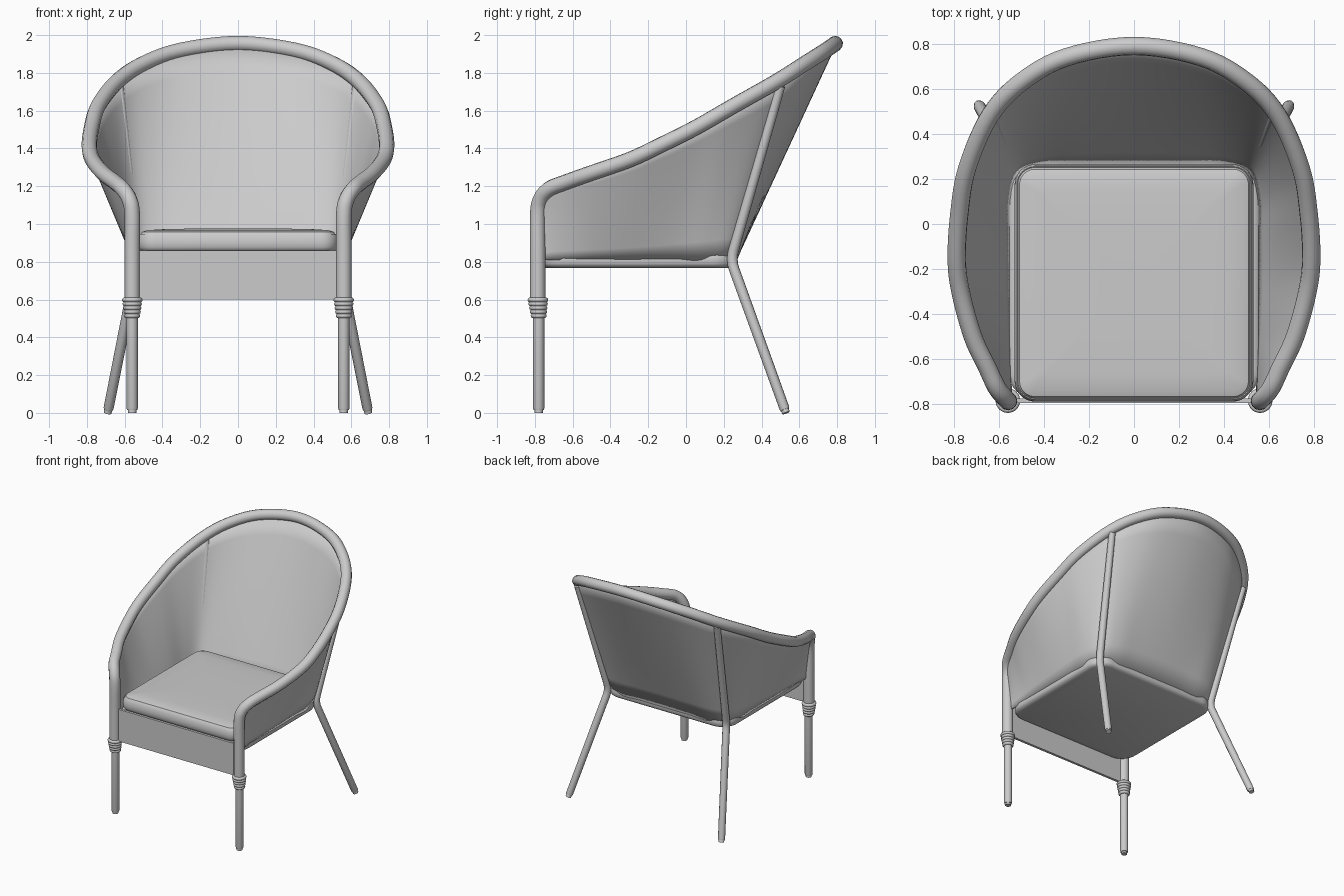
import bpy, bmesh, math
from mathutils import Vector

if "Cube" in bpy.data.objects:
    bpy.data.objects.remove(bpy.data.objects["Cube"])


def finish(ob, angle=40):
    bpy.ops.object.select_all(action='DESELECT')
    ob.select_set(True)
    bpy.context.view_layer.objects.active = ob
    if ob.type == 'CURVE':
        bpy.ops.object.convert(target='MESH')
    bpy.ops.object.shade_smooth_by_angle(angle=math.radians(angle))
    return bpy.context.object


def mesh_from(name, rows, wrap=False, caps=False):
    """Skin a list of equal-length point rows with quads."""
    bm = bmesh.new()
    grid = [[bm.verts.new(p) for p in row] for row in rows]
    n = len(rows[0])
    for a, b in zip(grid, grid[1:]):
        for i in range(n if wrap else n - 1):
            j = (i + 1) % n
            bm.faces.new((a[i], a[j], b[j], b[i]))
    if caps:
        bm.faces.new(grid[0])
        bm.faces.new(grid[-1])
    bmesh.ops.recalc_face_normals(bm, faces=bm.faces)
    me = bpy.data.meshes.new(name)
    bm.to_mesh(me)
    bm.free()
    ob = bpy.data.objects.new(name, me)
    bpy.context.collection.objects.link(ob)
    return ob


def tube(name, pts, radius, scales=None):
    cu = bpy.data.curves.new(name, 'CURVE')
    cu.dimensions = '3D'
    cu.bevel_depth = radius
    cu.bevel_resolution = 4
    cu.use_fill_caps = True
    sp = cu.splines.new('POLY')
    sp.points.add(len(pts) - 1)
    for i, p in enumerate(pts):
        sp.points[i].co = (*p, 1)
        sp.points[i].radius = scales[i] if scales else 1
    ob = bpy.data.objects.new(name, cu)
    bpy.context.collection.objects.link(ob)
    return finish(ob)


def smooth_path(pts, steps=6):
    """Catmull-Rom samples through the points."""
    p = [Vector(q) for q in pts]
    p = [2 * p[0] - p[1]] + p + [2 * p[-1] - p[-2]]
    out = []
    for a, b, c, d in zip(p, p[1:], p[2:], p[3:]):
        for k in range(steps):
            t = k / steps
            out.append(0.5 * (2 * b + (c - a) * t + (2 * a - 5 * b + 4 * c - d) * t * t
                              + (3 * b - a - 3 * c + d) * t ** 3))
    return out + [p[-2]]


def mirrored(pts):
    return pts + [(-x, y, z) for x, y, z in reversed(pts[:-1])]


def rounded_slab(name, hx, y0, y1, r, profile):
    """Rounded rectangle stacked through (inset, z) profile steps."""
    rows = []
    for inset, z in profile:
        rr = max(r - inset, 0.02)
        row = []
        for k, (sx, yc, sy) in enumerate([(1, y1, 1), (-1, y1, 1), (-1, y0, -1), (1, y0, -1)]):
            cx = sx * (hx - inset - rr)
            cy = yc - sy * (inset + rr)
            for s in range(9):
                a = math.pi / 2 * (k + s / 8)
                row.append((cx + rr * math.cos(a), cy + rr * math.sin(a), z))
        rows.append(row)
    return finish(mesh_from(name, rows, wrap=True, caps=True))


# Bent rim: front post, arm, and half of the back arch
post = [(.56, -.785, .59), (.56, -.785, .85)]
arch = [(.56, -.785, 1.05), (.575, -.77, 1.13), (.61, -.725, 1.185), (.65, -.64, 1.22),
        (.715, -.5, 1.27), (.77, -.3, 1.34), (.787, -.15, 1.41), (.775, .05, 1.51),
        (.74, .25, 1.625), (.64, .48, 1.755), (.5, .63, 1.85), (.3, .74, 1.92), (0, .79, 1.955)]
tube("rim", smooth_path(mirrored(post + arch)), .041)

# Shell: ruled surface from the seat edge up to the rim
foot = [(.55, -.775), (.55, -.74), (.55, -.68), (.55, -.6), (.55, -.48), (.55, -.32), (.55, -.2),
        (.55, -.06), (.55, .1), (.515, .22), (.4, .26), (.22, .26), (0, .26)]
low = smooth_path(mirrored([(x, y, .81) for x, y in foot]))
high = smooth_path(mirrored(arch))
shell = mesh_from("shell", [[a.lerp(b, t / 8) for a, b in zip(low, high)] for t in range(9)])
mod = shell.modifiers.new("thickness", 'SOLIDIFY')
mod.thickness = .016
mod.offset = 0
finish(shell)

# Seat base, cushion and front panel
rounded_slab("seat_base", .56, -.78, .27, .13,
             [(.03, .768), (.01, .776), (0, .79), (0, .83), (.01, .845), (.03, .852)])
rounded_slab("cushion", .53, -.788, .265, .09,
             [(.03, .853), (.012, .86), (.002, .878), (0, .905), (.004, .935), (.01, .947),
              (.014, .944), (.022, .958), (.05, .967), (.12, .972), (.25, .975), (.4, .976)])
bpy.ops.mesh.primitive_cube_add(size=1, location=(0, -.785, .73))
panel = bpy.context.object
panel.name = "front_panel"
panel.scale = (1.1, .02, .26)

for side, s in (("right", 1), ("left", -1)):
    # Front leg with small foot
    x, y = s * .56, -.78
    tube("front_leg_" + side, [(x, y, .015), (x, y, .025), (x, y, .62)], .03, [.9, 1, 1])
    tube("front_foot_" + side, [(x, y, 0), (x, y, .03)], .022)
    # Cane wrapping where post meets leg
    for i in range(5):
        bpy.ops.mesh.primitive_torus_add(
            major_radius=.030 + .003 * i, minor_radius=.0125, major_segments=32,
            minor_segments=10, location=(x, y - .001 * i, .514 + .021 * i))
        bpy.context.object.name = f"wrap_{side}_{i + 1}"
        finish(bpy.context.object)
    # Back leg: splayed foot, knee at the seat corner, strut up to the rim
    bottom, knee, top = (Vector((s * a, b, c)) for a, b, c in
                         ((.69, .53, .0), (.53, .237, .81), (.63, .5, 1.73)))
    k0, k1 = knee.lerp(bottom, .06), knee.lerp(top, .06)
    bend = [k0.lerp(knee, t).lerp(knee.lerp(k1, t), t) for t in (0, .25, .5, .75, 1)]
    tube("back_leg_" + side, [bottom.lerp(knee, .02), bottom.lerp(knee, .03)] + bend + [top],
         .028, [.85, .95] + [1] * 5 + [.9])
    tube("back_foot_" + side, [(bottom.x, bottom.y, 0), tuple(bottom.lerp(knee, .04))], .021)
